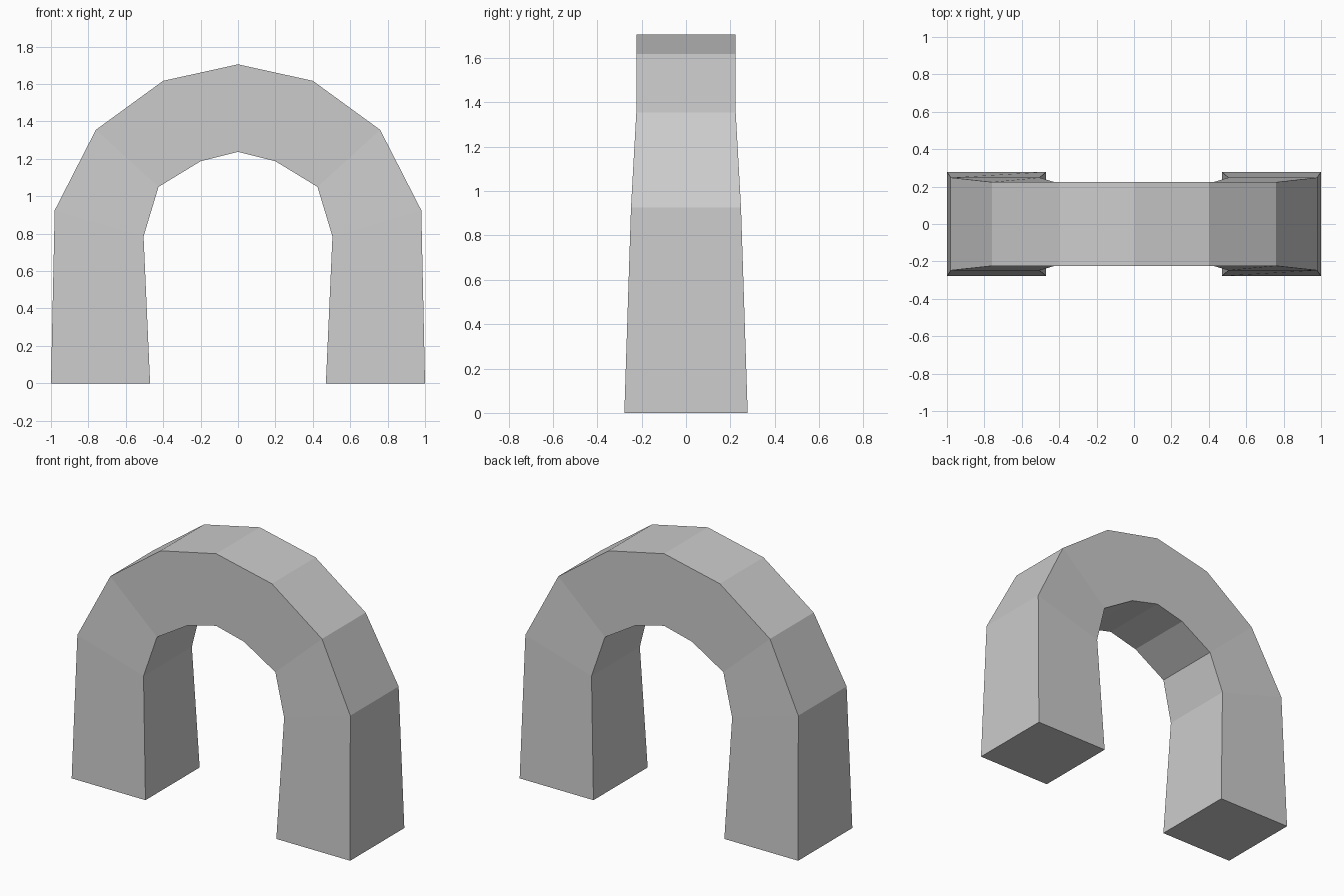
import bpy, bmesh

if "Cube" in bpy.data.objects:
    bpy.data.objects.remove(bpy.data.objects["Cube"])

# Cross-sections from foot to crown: outer x, outer z, inner x, inner z, half depth
half = [
    (1.00, 0.00, 0.47, 0.00, 0.278),
    (0.98, 0.925, 0.505, 0.785, 0.248),
    (0.76, 1.355, 0.425, 1.05, 0.224),
    (0.40, 1.617, 0.20, 1.187, 0.224),
    (0.00, 1.705, 0.00, 1.237, 0.224),
]
# Mirror the half profile to get the full arch
sections = half + [(-ox, oz, -ix, iz, d) for ox, oz, ix, iz, d in half[-2::-1]]

bm = bmesh.new()
rings = []
for ox, oz, ix, iz, d in sections:
    corners = ((ox, -d, oz), (ox, d, oz), (ix, d, iz), (ix, -d, iz))
    rings.append([bm.verts.new(c) for c in corners])

# Bridge neighbouring sections, then close the two feet
for a, b in zip(rings, rings[1:]):
    for i in range(4):
        j = (i + 1) % 4
        bm.faces.new((a[i], a[j], b[j], b[i]))
bm.faces.new(rings[0])
bm.faces.new(rings[-1])
bmesh.ops.recalc_face_normals(bm, faces=bm.faces)

mesh = bpy.data.meshes.new("stone_arch")
bm.to_mesh(mesh)
bm.free()
bpy.context.collection.objects.link(bpy.data.objects.new("stone_arch", mesh))
